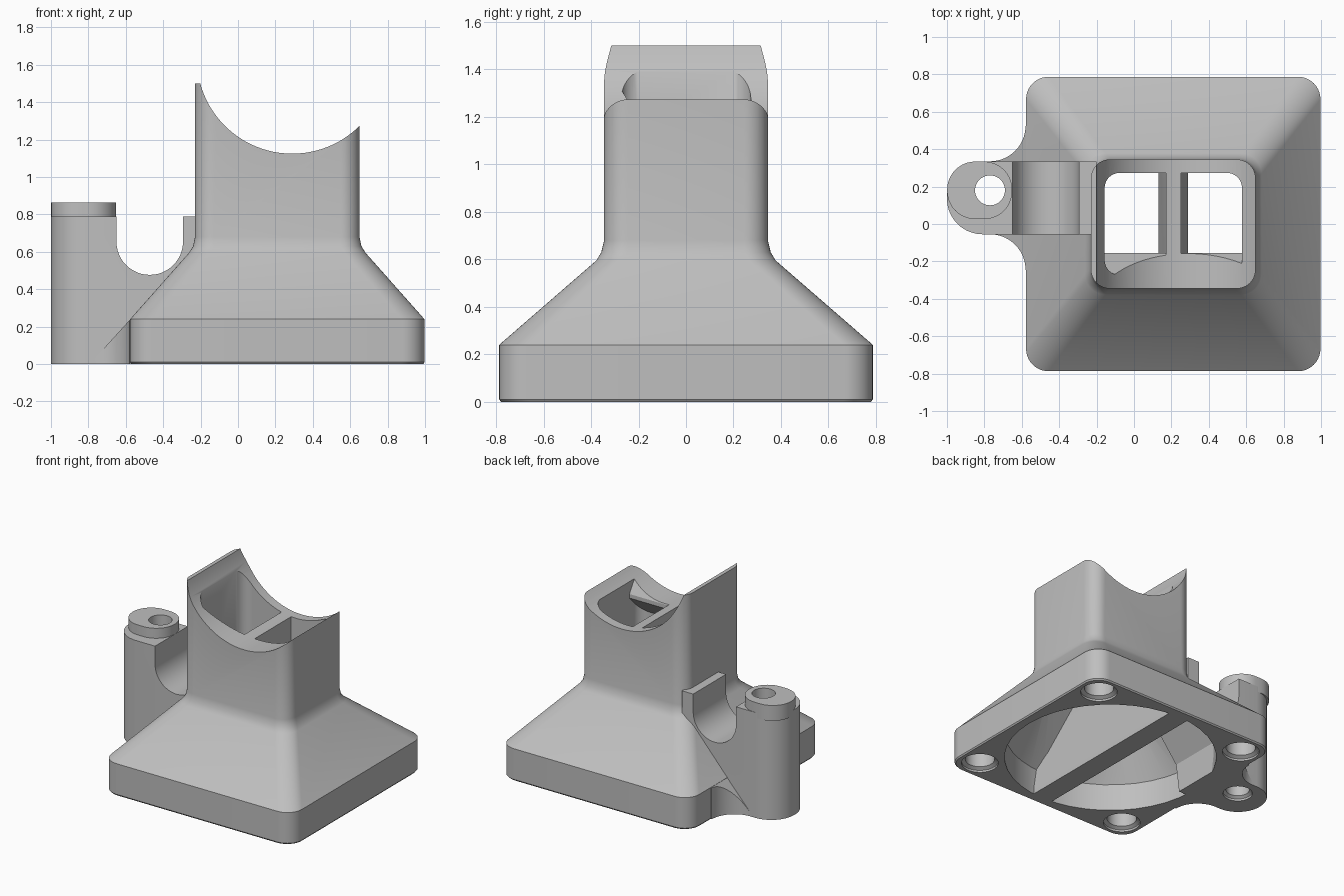
import bpy, bmesh, math
from mathutils import Vector

default = bpy.data.objects.get("Cube")
if default:
    bpy.data.objects.remove(default, do_unlink=True)

grey = bpy.data.materials.new("plain_grey")
grey.use_nodes = True
grey.diffuse_color = (0.52, 0.52, 0.52, 1)
bsdf = next(n for n in grey.node_tree.nodes if n.type == 'BSDF_PRINCIPLED')
bsdf.inputs["Base Color"].default_value = grey.diffuse_color
bsdf.inputs["Roughness"].default_value = 0.6

CX = 0.21  # centre of the housing along x


def arc(cx, cy, r, start, end, steps):
    angles = [math.radians(start + (end - start) * i / steps) for i in range(steps + 1)]
    return [(cx + r * math.cos(a), cy + r * math.sin(a)) for a in angles]


def rounded(cx, cy, hx, hy, r, steps=10):
    """Plan outline of a rounded rectangle."""
    pts = []
    for i, (sx, sy) in enumerate([(1, 1), (-1, 1), (-1, -1), (1, -1)]):
        pts += arc(cx + sx * (hx - r), cy + sy * (hy - r), r, 90 * i, 90 * i + 90, steps)
    return pts


def circle(cx, cy, r, n=48):
    return arc(cx, cy, r, 0, 360, n)[:-1]


def at(pts, z):
    return [(x, y, z) for x, y in pts]


def loft(name, rings):
    """Closed solid through rings with equal point counts."""
    bm = bmesh.new()
    loops = [[bm.verts.new(p) for p in ring] for ring in rings]
    n = len(loops[0])
    for low, high in zip(loops, loops[1:]):
        for i in range(n):
            j = (i + 1) % n
            bm.faces.new((low[i], low[j], high[j], high[i]))
    bm.faces.new(loops[0][::-1])
    bm.faces.new(loops[-1])
    bmesh.ops.recalc_face_normals(bm, faces=bm.faces)
    mesh = bpy.data.meshes.new(name)
    bm.to_mesh(mesh)
    bm.free()
    mesh.materials.append(grey)
    ob = bpy.data.objects.new(name, mesh)
    bpy.context.collection.objects.link(ob)
    return ob


def side_prism(name, pts, y0=-1, y1=1):
    """Profile in x and z, extruded along y."""
    return loft(name, [[(x, y, z) for x, z in pts] for y in (y0, y1)])


def cut(ob, *cutters):
    for c in cutters:
        c.hide_render = True
        mod = ob.modifiers.new("cut", 'BOOLEAN')
        mod.operation = 'DIFFERENCE'
        mod.solver = 'EXACT'
        mod.object = c
        bpy.context.view_layer.update()
        dg = bpy.context.evaluated_depsgraph_get()
        mesh = bpy.data.meshes.new_from_object(ob.evaluated_get(dg))
        ob.modifiers.clear()
        ob.data = mesh
        bpy.data.objects.remove(c, do_unlink=True)


def finish(*obs):
    for ob in obs:
        for p in ob.data.polygons:
            p.use_smooth = True
        ob.data.set_sharp_from_angle(angle=math.radians(30))


def screw_hole(x, y, r, depth):
    """Hole from below with a countersunk mouth."""
    levels = [(-0.02, r * 1.25), (0.015, r * 1.25), (0.03, r), (depth, r)]
    return loft("hole_cutter", [at(circle(x, y, rad), z) for z, rad in levels])


# Housing: square base, sloped shoulder, upright neck
levels = [(0, 0.78, 0.78, 0.12), (0.01, 0.787, 0.787, 0.12), (0.24, 0.787, 0.787, 0.12),
          (0.595, 0.472, 0.378, 0.11), (0.63, 0.45, 0.357, 0.11),
          (0.68, 0.44, 0.345, 0.1), (1.5, 0.44, 0.345, 0.1)]
housing = loft("housing", [at(rounded(CX, 0, hx, hy, r), z) for z, hx, hy, r in levels])

# Air passage: round at the base, rectangular in the neck, split by a divider
passage = loft("passage_cutter", [
    at(rounded(CX, 0, hx, hy, r), z) for z, hx, hy, r in
    [(-0.1, 0.72, 0.72, 0.719), (0.2, 0.72, 0.72, 0.719),
     (0.6, 0.367, 0.273, 0.08), (1.7, 0.367, 0.273, 0.08)]])
divider = side_prism("divider", [(CX - 0.08, -0.2), (CX + 0.08, -0.2), (CX + 0.08, 0.05),
                                 (CX + 0.04, 0.3), (CX + 0.04, 2), (CX - 0.04, 2),
                                 (CX - 0.04, 0.3), (CX - 0.08, 0.05)])
lip_profile = [(-0.33, 1.41), (-0.155, 1.12), (-0.155, 1.09), (-0.33, 0.9)]
lip = loft("throat_lip", [[(x, y, z) for y, z in lip_profile] for x in (-0.4, 0.9)])
cut(passage, divider, lip)

# Saddle across the neck top
saddle = side_prism("saddle_cutter", circle(0.29, 1.635, 0.51, 96))
corner_holes = [screw_hole(CX + sx * 0.63, sy * 0.63, 0.1, 0.22)
                for sx in (-1, 1) for sy in (-1, 1)]
cut(housing, passage, saddle, *corner_holes)

# Clamp arm with a U-shaped channel
arm = loft("clamp_arm", [at(rounded(-0.5, 0.14, 0.5, 0.195, 0.19), z) for z in (0, 0.79)])
channel = side_prism("channel_cutter", [(-0.65, 1)] + arc(-0.472, 0.655, 0.178, 180, 360, 24)
                     + [(-0.294, 1)])
inner_side = side_prism("inner_cutter", [(-0.46, -0.1), (-0.42, 0.2), (-0.2, 0.48),
                                         (-0.2, 1), (0.2, 1), (0.2, -0.1)])
cut(arm, channel, inner_side, screw_hole(-0.77, 0.18, 0.08, 1.2))

# Raised boss on the arm
boss = loft("screw_boss", [at(rounded(-0.825, 0.18, 0.174, 0.154, 0.15), z) for z in (0.75, 0.865)])
cut(boss, screw_hole(-0.77, 0.18, 0.08, 1.2))

# Curved webs between arm and base, topped by the shoulder slope
webs = []
for side, name in ((1, "back_web"), (-1, "front_web")):
    plan = [(-0.56, 0.3), (-0.56, 0.525)] + arc(-0.77, 0.525, 0.19, 0, -90, 14) + [(-0.77, 0.3)]
    plan = [(x, 0.14 + side * (y - 0.14)) for x, y in plan]
    webs.append(loft(name, [at(plan, 0), [(x, y, 0.235 + 1.1 * (x + 0.58)) for x, y in plan]]))

finish(housing, arm, boss, *webs)
